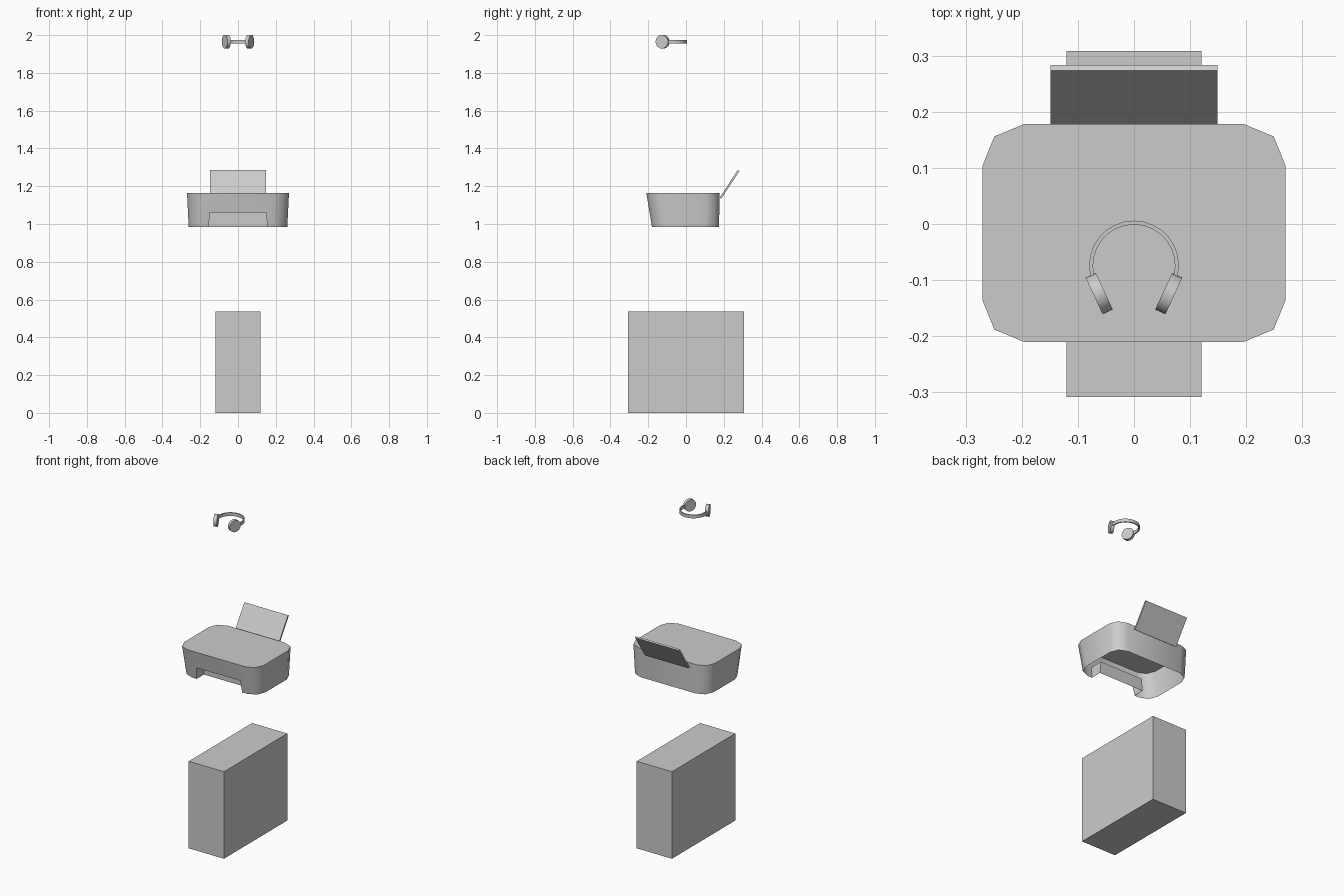
import bpy, bmesh
from math import sin, cos, pi, radians, atan2
from mathutils import Matrix, Vector

if "Cube" in bpy.data.objects:
    bpy.data.objects.remove(bpy.data.objects["Cube"])


def make(name, bm, smooth=None):
    me = bpy.data.meshes.new(name)
    bm.to_mesh(me)
    bm.free()
    ob = bpy.data.objects.new(name, me)
    bpy.context.collection.objects.link(ob)
    if smooth:
        bpy.ops.object.select_all(action='DESELECT')
        ob.select_set(True)
        bpy.context.view_layer.objects.active = ob
        bpy.ops.object.shade_smooth_by_angle(angle=radians(smooth))
    return ob


# Computer tower
bm = bmesh.new()
bmesh.ops.create_cube(bm, size=1, matrix=Matrix.Translation((0, 0, 0.268))
                      @ Matrix.Diagonal((0.24, 0.616, 0.536, 1)))
make("computer_tower", bm)

# Printer shell: open-bottomed lofted rounded rectangle with a front recess
Z0, Z1 = 0.985, 1.165
CORNER = [(0, 0.074), (0.021, 0.022), (0.074, 0)]   # insets from the corner


def outline(w, y0, y1, z):
    """Counter-clockwise, starting at the right end of the front edge."""
    right = [(w - a, y0 + b) for a, b in reversed(CORNER)]
    right += [(w - a, y1 - b) for a, b in CORNER]
    return [Vector((x, y, z)) for x, y in right] + \
           [Vector((-x, y, z)) for x, y in reversed(right)]


bm = bmesh.new()
low = [bm.verts.new(p) for p in outline(0.261, -0.18, 0.175, Z0)]
top = [bm.verts.new(p) for p in outline(0.27, -0.21, 0.178, Z1)]
n = len(low)
for i in range(n - 1):
    bm.faces.new((low[i], low[i + 1], top[i + 1], top[i]))
bm.faces.new(top)

# recess mouth and its inner end
notch = [(-0.155, -0.18, Z0), (-0.149, -0.1925, 1.06),
         (0.149, -0.1925, 1.06), (0.155, -0.18, Z0)]
mouth = [bm.verts.new(p) for p in notch]
inner = [bm.verts.new((x, -0.11, z)) for x, y, z in notch]
bm.faces.new([low[-1]] + mouth + [low[0], top[0], top[-1]])
for i in range(3):
    bm.faces.new((mouth[i + 1], mouth[i], inner[i], inner[i + 1]))
bm.faces.new(inner[::-1])
make("printer_body", bm, 50)

# Paper feed tray leaning back
bm = bmesh.new()
section = [(0.178, 1.14), (0.187, 1.134), (0.283, 1.28), (0.274, 1.285)]
sides = [[bm.verts.new((x, y, z)) for y, z in section] for x in (-0.149, 0.149)]
for i in range(4):
    j = (i + 1) % 4
    bm.faces.new((sides[0][i], sides[0][j], sides[1][j], sides[1][i]))
bm.faces.new(sides[0])
bm.faces.new(sides[1][::-1])
bmesh.ops.recalc_face_normals(bm, faces=bm.faces)
make("paper_tray", bm)

# Headphone band: flat strip swept along an arc
ZC = 1.965
bm = bmesh.new()
rings = []
STEPS = 16
for k in range(STEPS + 1):
    a = radians(-14) + radians(208) * k / STEPS
    rings.append([bm.verts.new((r * cos(a), -0.074 + r * sin(a), ZC + h))
                  for r, h in ((0.073, -0.01), (0.08, -0.01),
                               (0.08, 0.01), (0.073, 0.01))])
for p, q in zip(rings, rings[1:]):
    for i in range(4):
        j = (i + 1) % 4
        bm.faces.new((p[i], p[j], q[j], q[i]))
bm.faces.new(rings[0])
bm.faces.new(rings[-1][::-1])
bmesh.ops.recalc_face_normals(bm, faces=bm.faces)
make("headphone_band", bm, 40)

# Ear cups, toed in towards the front
for side, name in ((-1, "left_ear_cup"), (1, "right_ear_cup")):
    bm = bmesh.new()
    axis = Vector((-side * 0.91, 0.42, 0)) * -1
    turn = Matrix.Rotation(atan2(axis.y, axis.x), 4, 'Z') @ Matrix.Rotation(pi / 2, 4, 'Y')
    bmesh.ops.create_cone(bm, cap_ends=True, segments=24, radius1=0.036,
                          radius2=0.036, depth=0.02,
                          matrix=Matrix.Translation((side * 0.062, -0.124, ZC)) @ turn)
    make(name, bm, 40)
